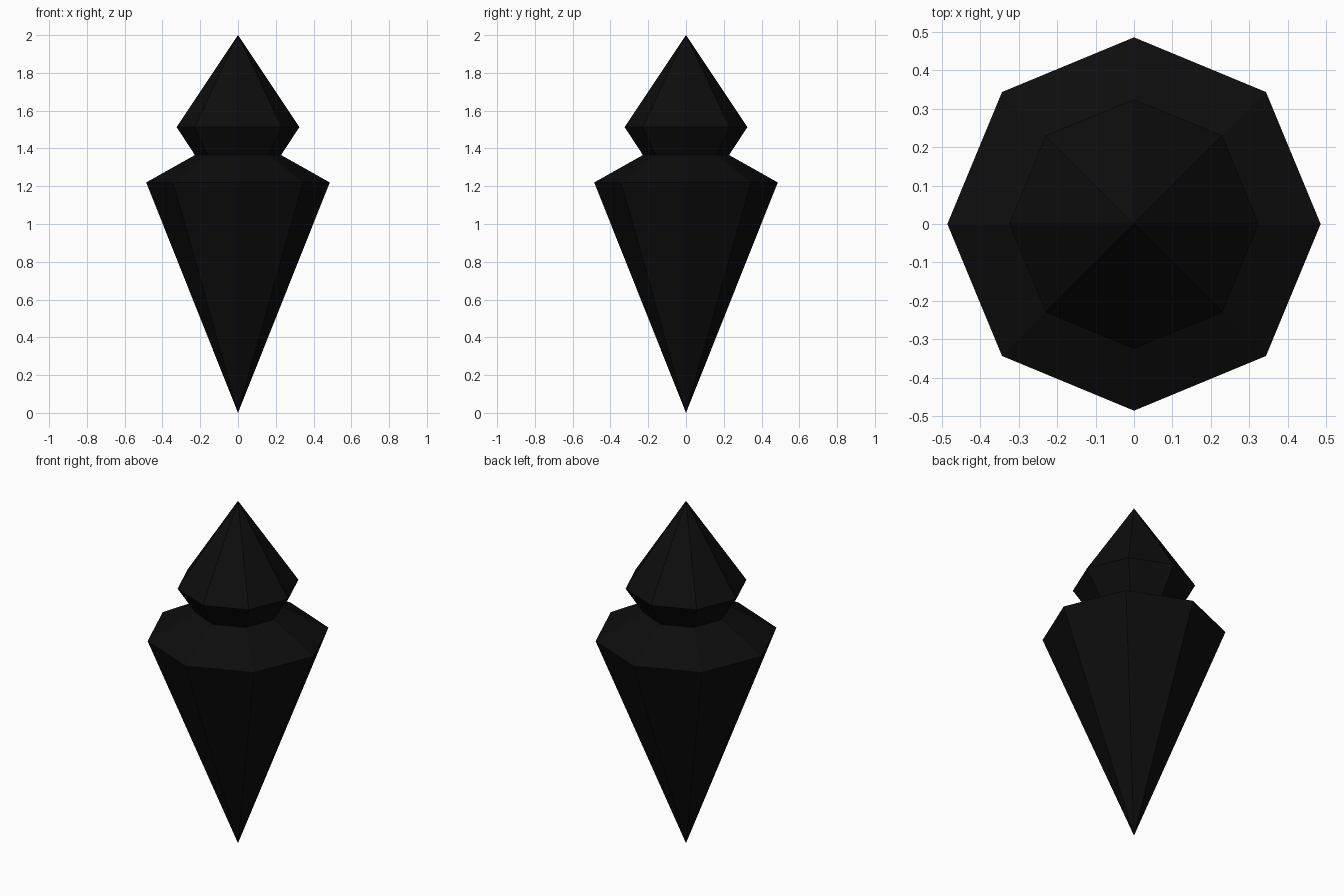
import bpy
import bmesh
from math import cos, sin, tau

cube = bpy.data.objects.get("Cube")
if cube:
    bpy.data.objects.remove(cube, do_unlink=True)

SIDES = 8

black = bpy.data.materials.new("near_black")
black.use_nodes = True
colour = (0.004, 0.004, 0.004, 1)
black.diffuse_color = colour
black.node_tree.nodes["Principled BSDF"].inputs["Base Color"].default_value = colour


def faceted_spindle(name, bottom, rings, top):
    """Octagonal rings (radius, height) closed by a point at each end."""
    bm = bmesh.new()
    loops = [[bm.verts.new((r * cos(tau * i / SIDES), r * sin(tau * i / SIDES), z))
              for i in range(SIDES)] for r, z in rings]
    low, high = bm.verts.new((0, 0, bottom)), bm.verts.new((0, 0, top))
    for i in range(SIDES):
        j = (i + 1) % SIDES
        bm.faces.new((low, loops[0][j], loops[0][i]))
        bm.faces.new((loops[-1][i], loops[-1][j], high))
        for a, b in zip(loops, loops[1:]):
            bm.faces.new((a[i], a[j], b[j], b[i]))
    bmesh.ops.recalc_face_normals(bm, faces=bm.faces)
    mesh = bpy.data.meshes.new(name)
    bm.to_mesh(mesh)
    bm.free()
    mesh.materials.append(black)
    obj = bpy.data.objects.new(name, mesh)
    bpy.context.collection.objects.link(obj)
    return obj


# Long tapered body, shoulder, narrow neck and pointed head
faceted_spindle("faceted_spike", 0, [(0.486, 1.22), (0.228, 1.365), (0.325, 1.513)], 2)
